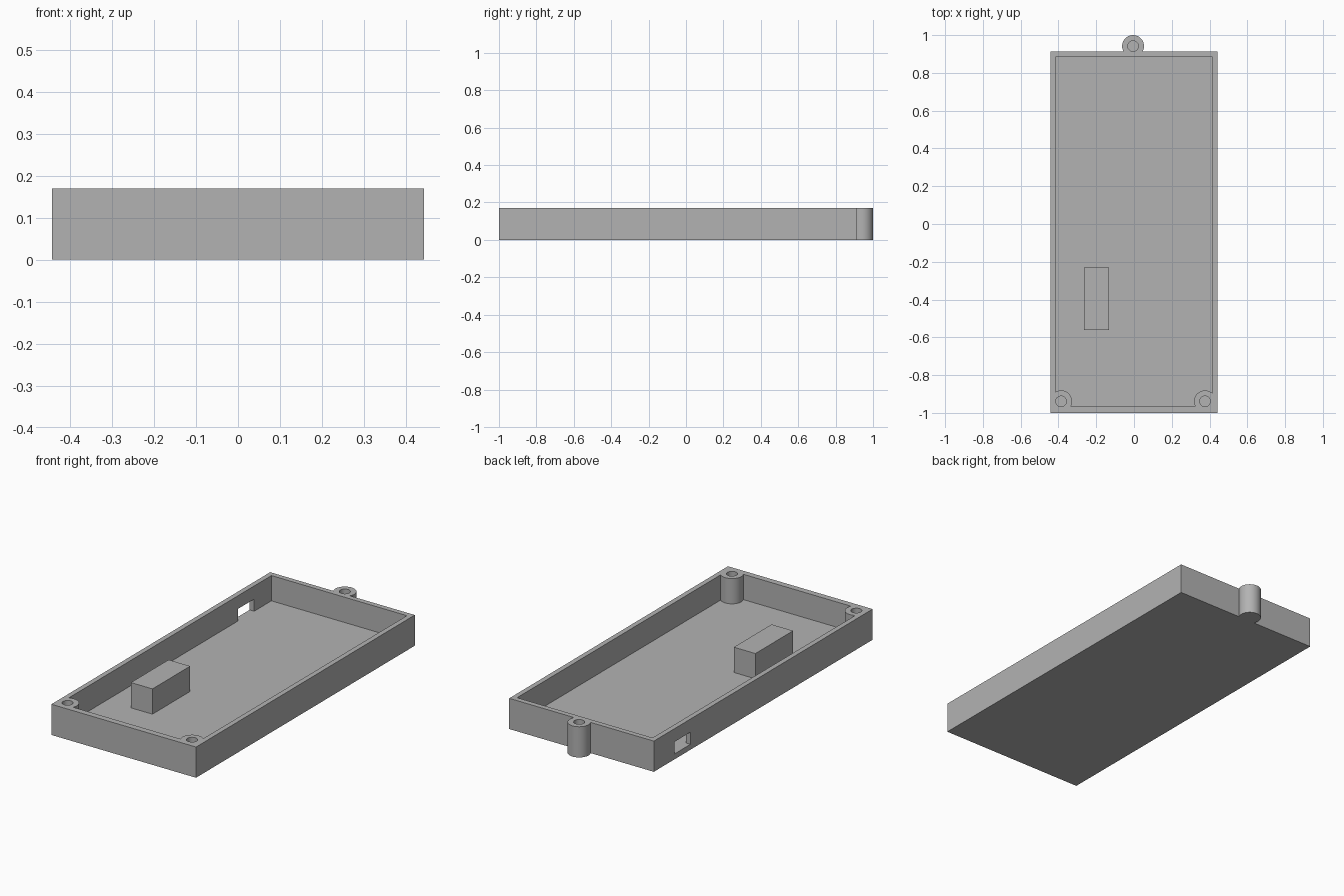
import bpy
import bmesh
from math import radians
from mathutils import Matrix, Vector

if "Cube" in bpy.data.objects:
    bpy.data.objects.remove(bpy.data.objects["Cube"], do_unlink=True)

HEIGHT = 0.17      # rim height
FLOOR = 0.03       # floor thickness
ABOVE = 0.3        # cutters reach past the rim
HOLE_R = 0.028

grey = bpy.data.materials.new("plain grey")
grey.use_nodes = True
colour = (0.45, 0.45, 0.45, 1)
grey.diffuse_color = colour
grey.node_tree.nodes["Principled BSDF"].inputs["Base Color"].default_value = colour


def add_object(name, bm):
    mesh = bpy.data.meshes.new(name)
    bm.to_mesh(mesh)
    bm.free()
    mesh.materials.append(grey)
    obj = bpy.data.objects.new(name, mesh)
    bpy.context.collection.objects.link(obj)
    return obj


def box(name, low, high):
    low, high = Vector(low), Vector(high)
    bm = bmesh.new()
    place = Matrix.Translation((low + high) / 2) @ Matrix.Diagonal((*(high - low), 1))
    bmesh.ops.create_cube(bm, size=1, matrix=place)
    return add_object(name, bm)


def cylinder(name, centre, radius, bottom, top):
    bm = bmesh.new()
    bmesh.ops.create_cone(
        bm, cap_ends=True, segments=48, radius1=radius, radius2=radius,
        depth=top - bottom,
        matrix=Matrix.Translation((*centre, (top + bottom) / 2)))
    return add_object(name, bm)


def combine(target, helper, operation):
    """Apply a boolean and discard its helper."""
    helper.hide_render = True
    mod = target.modifiers.new("combine", "BOOLEAN")
    mod.operation = operation
    mod.solver = "EXACT"
    mod.object = helper
    bpy.context.view_layer.objects.active = target
    bpy.ops.object.modifier_apply(modifier=mod.name)
    bpy.data.objects.remove(helper, do_unlink=True)


corner_posts = [(-0.386, -0.939), (0.376, -0.939)]
rear_lug = (-0.005, 0.942)

# Outer body with the rear screw lug
tray = box("tray", (-0.443, -1, 0), (0.443, 0.914, HEIGHT))
combine(tray, cylinder("lug", rear_lug, 0.058, 0, HEIGHT), "UNION")

# Cavity that leaves the two front corner screw posts standing
cavity = box("cavity", (-0.415, -0.966, FLOOR), (0.415, 0.885, ABOVE))
for centre in corner_posts:
    combine(cavity, cylinder("post", centre, 0.058, -FLOOR, 2 * ABOVE), "DIFFERENCE")
combine(tray, cavity, "DIFFERENCE")

# Blind screw holes
for centre in corner_posts + [rear_lug]:
    combine(tray, cylinder("hole", centre, HOLE_R, FLOOR, ABOVE), "DIFFERENCE")

# Cable opening in the right wall
combine(tray, box("opening", (-0.6, 0.594, FLOOR), (-0.3, 0.734, 0.097)), "DIFFERENCE")

# Block standing on the floor
box("inner_block", (-0.264, -0.56, FLOOR), (-0.132, -0.23, HEIGHT))

# Round posts smooth, edges sharp
bpy.ops.object.select_all(action="DESELECT")
tray.select_set(True)
bpy.context.view_layer.objects.active = tray
bpy.ops.object.shade_smooth_by_angle(angle=radians(30))
